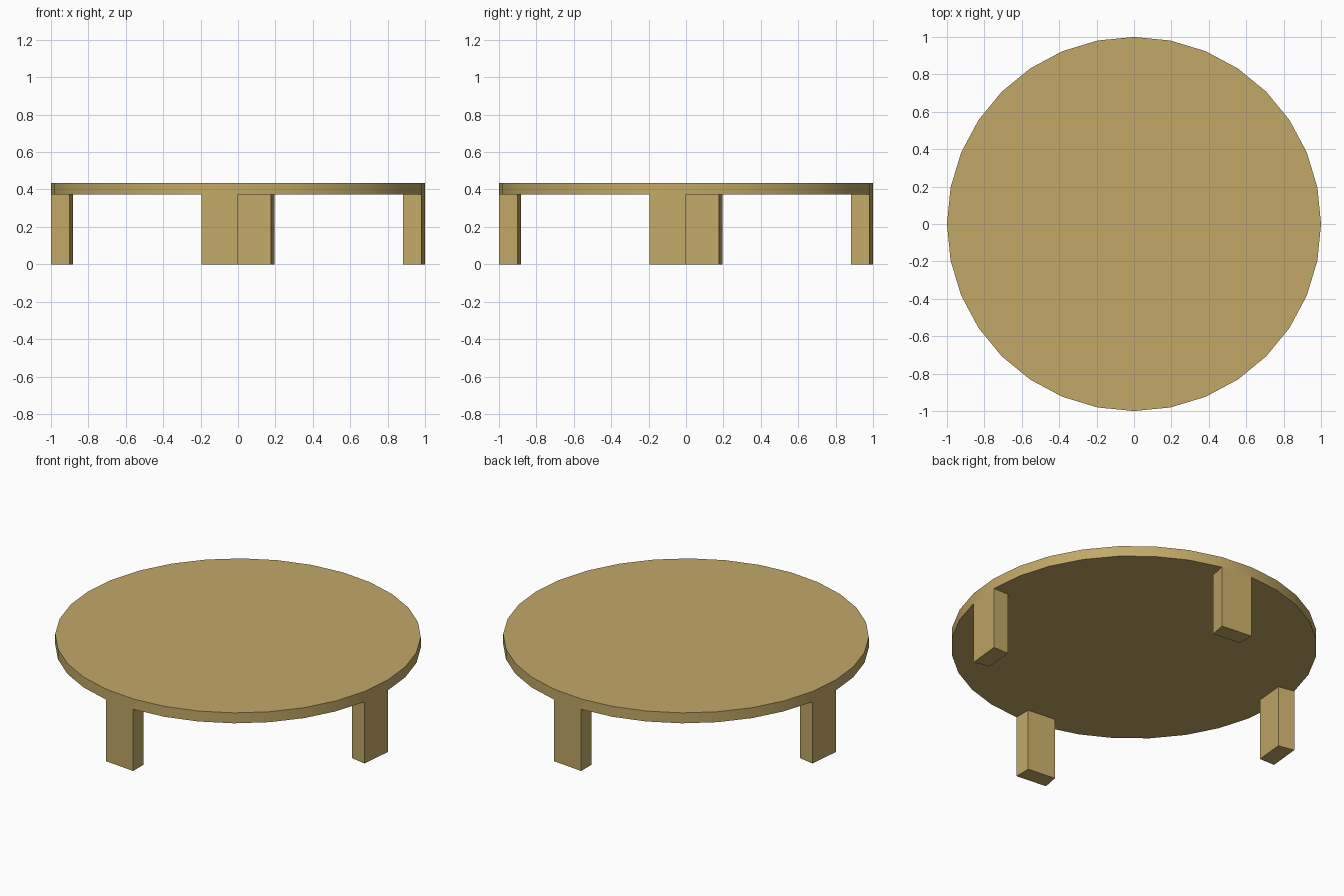
import bpy, bmesh
from math import radians
from mathutils import Matrix, Vector

SIDES = 32
STEP = 360 / SIDES
TOP, UNDERSIDE = 0.435, 0.372
INNER = 0.9  # radius of the legs' inner faces

if "Cube" in bpy.data.objects:
    bpy.data.objects.remove(bpy.data.objects["Cube"])

wood = bpy.data.materials.new("light_wood")
wood.use_nodes = True
wood.diffuse_color = (0.54, 0.395, 0.137, 1)
bsdf = wood.node_tree.nodes["Principled BSDF"]
bsdf.inputs["Base Color"].default_value = wood.diffuse_color
bsdf.inputs["Roughness"].default_value = 0.8


def prism(name, outline, bottom, top):
    """Extrude a flat outline upwards into a closed solid."""
    bm = bmesh.new()
    base = bm.faces.new([bm.verts.new((p.x, p.y, bottom)) for p in outline])
    cap = bmesh.ops.extrude_face_region(bm, geom=[base], use_keep_orig=True)["geom"]
    lifted = [g for g in cap if isinstance(g, bmesh.types.BMVert)]
    bmesh.ops.translate(bm, verts=lifted, vec=(0, 0, top - bottom))
    bmesh.ops.recalc_face_normals(bm, faces=bm.faces)
    mesh = bpy.data.meshes.new(name)
    bm.to_mesh(mesh)
    bm.free()
    mesh.materials.append(wood)
    obj = bpy.data.objects.new(name, mesh)
    bpy.context.collection.objects.link(obj)
    return obj


def on_circle(radius, degrees):
    return Matrix.Rotation(radians(degrees), 3, "Z") @ Vector((radius, 0, 0))


# Round tabletop with a softly shaded rim
tabletop = prism("tabletop", [on_circle(1, i * STEP) for i in range(SIDES)], UNDERSIDE, TOP)
bpy.ops.object.select_all(action="DESELECT")
tabletop.select_set(True)
bpy.context.view_layer.objects.active = tabletop
bpy.ops.object.shade_smooth_by_angle(angle=radians(30))

# Four legs, each one rim segment wide and flush with the rim
for name, angle in (("left", 0), ("back", 90), ("right", 180), ("front", 270)):
    start = angle - STEP
    outline = [on_circle(1, start), on_circle(1, angle),
               on_circle(INNER, angle), on_circle(INNER, start)]
    prism(name + "_leg", outline, 0, UNDERSIDE)
